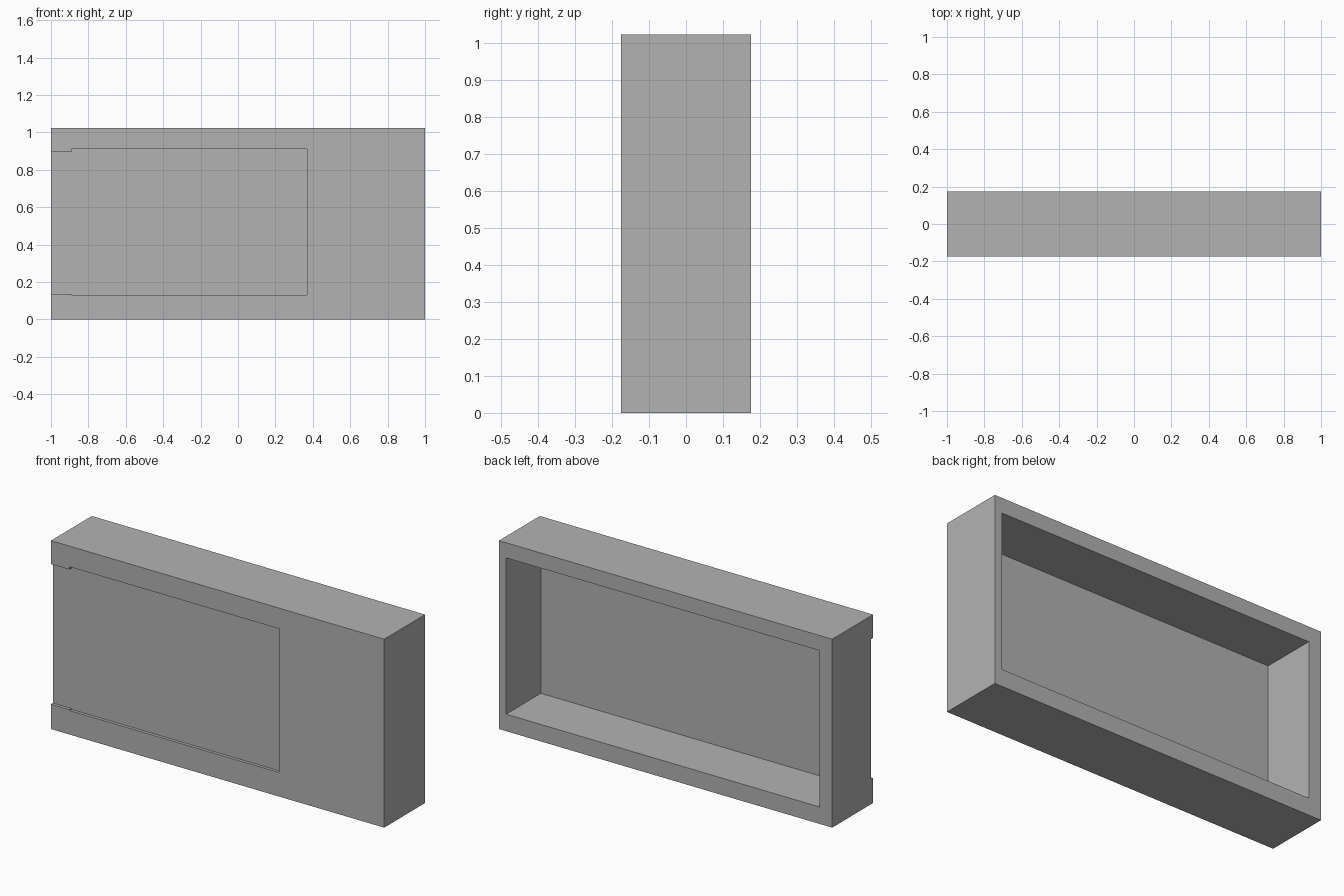
import bpy
import bmesh

if "Cube" in bpy.data.objects:
    bpy.data.objects.remove(bpy.data.objects["Cube"])

HALF_DEPTH = 0.175
HEIGHT = 1.022

grey = bpy.data.materials.new("plain grey")
grey.use_nodes = True
colour = (0.448, 0.448, 0.448, 1)
grey.diffuse_color = colour
grey.node_tree.nodes["Principled BSDF"].inputs["Base Color"].default_value = colour


def prism(name, profile, y_front, y_back):
    """Extrude an x-z profile along y."""
    bm = bmesh.new()
    face = bm.faces.new([bm.verts.new((x, y_front, z)) for x, z in profile])
    moved = bmesh.ops.extrude_face_region(bm, geom=[face])["geom"]
    verts = [v for v in moved if isinstance(v, bmesh.types.BMVert)]
    bmesh.ops.translate(bm, verts=verts, vec=(0, y_back - y_front, 0))
    bmesh.ops.recalc_face_normals(bm, faces=bm.faces)
    mesh = bpy.data.meshes.new(name)
    bm.to_mesh(mesh)
    bm.free()
    mesh.materials.append(grey)
    obj = bpy.data.objects.new(name, mesh)
    bpy.context.collection.objects.link(obj)
    return obj


def rectangle(x0, x1, z0, z1):
    return [(x0, z0), (x1, z0), (x1, z1), (x0, z1)]


def cut(target, cutter):
    """Subtract the cutter, then discard it."""
    cutter.hide_render = True
    mod = target.modifiers.new("cut", 'BOOLEAN')
    mod.operation = 'DIFFERENCE'
    mod.solver = 'EXACT'
    mod.object = cutter
    bpy.context.view_layer.objects.active = target
    bpy.ops.object.modifier_apply(modifier=mod.name)
    bpy.data.objects.remove(cutter)


# Outer block
case = prism("case_shell", rectangle(-1, 1, 0, HEIGHT), -HALF_DEPTH, HALF_DEPTH)

# Deep cavity open at the back
cut(case, prism("back_cavity", rectangle(-0.925, 0.957, 0.092, 0.94),
                -0.122, HALF_DEPTH + 0.1))

# Shallow front recess, open at one end with a slightly narrower mouth
mouth = [(-1.1, 0.895), (-1.1, 0.135), (-0.89, 0.135), (-0.89, 0.13),
         (0.37, 0.13), (0.37, 0.91), (-0.89, 0.91), (-0.89, 0.895)]
cut(case, prism("front_recess", mouth, -HALF_DEPTH - 0.1, -HALF_DEPTH + 0.017))
